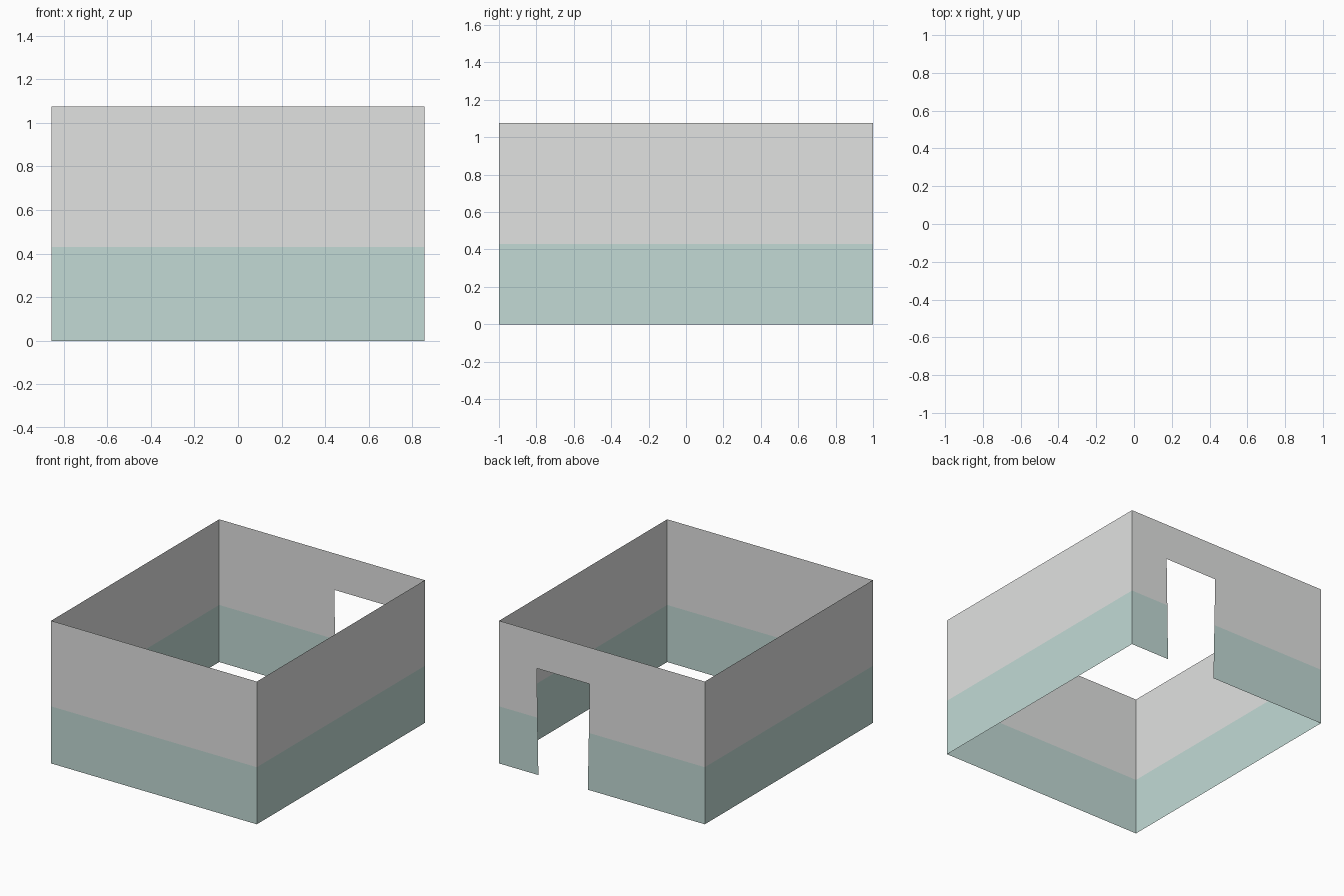
import bpy, bmesh

if "Cube" in bpy.data.objects:
    bpy.data.objects.remove(bpy.data.objects["Cube"])

W, D, H = 0.857, 1.0, 1.075     # half width, half depth, height
BAND = 0.43                     # top of the painted lower band


def material(name, rgb):
    m = bpy.data.materials.new(name)
    m.diffuse_color = (*rgb, 1)
    m.use_nodes = True
    m.node_tree.nodes["Principled BSDF"].inputs["Base Color"].default_value = m.diffuse_color
    return m


MATS = [material("upper_grey", (0.753, 0.761, 0.753)),
        material("lower_pale_teal", (0.539, 0.701, 0.665))]


def wall(name, outline):
    """Thin sheet wall, cut at the band height and coloured by height."""
    bm = bmesh.new()
    bm.faces.new([bm.verts.new(p) for p in outline])
    bmesh.ops.bisect_plane(bm, geom=bm.verts[:] + bm.edges[:] + bm.faces[:],
                           plane_co=(0, 0, BAND), plane_no=(0, 0, 1))
    for f in bm.faces:
        f.material_index = int(f.calc_center_median().z < BAND)
        # keep the cut lower pieces coloured by their highest point
        f.material_index = int(max(v.co.z for v in f.verts) < BAND + 0.001)
    mesh = bpy.data.meshes.new(name)
    bm.to_mesh(mesh)
    bm.free()
    for m in MATS:
        mesh.materials.append(m)
    ob = bpy.data.objects.new(name, mesh)
    bpy.context.collection.objects.link(ob)


def plain(name, a, b):
    wall(name, [(*a, 0), (*b, 0), (*b, H), (*a, H)])


# Three plain walls
plain("front_wall", (-W, -D), (W, -D))
plain("right_wall", (W, -D), (W, D))
plain("left_wall", (-W, D), (-W, -D))

# Back wall with a slightly tapered doorway, split into two piers and a lintel
DOOR_H = 0.80
top_r, top_l = 0.543, 0.102     # door edges at the top
bot_r, bot_l = 0.53, 0.118      # door edges at the floor
wall("back_wall_door_pier", [(W, D, 0), (bot_r, D, 0), (top_r, D, DOOR_H), (W, D, DOOR_H)])
wall("back_wall_main_pier", [(bot_l, D, 0), (-W, D, 0), (-W, D, DOOR_H), (top_l, D, DOOR_H)])
wall("back_wall_lintel", [(W, D, DOOR_H), (-W, D, DOOR_H), (-W, D, H), (W, D, H)])
